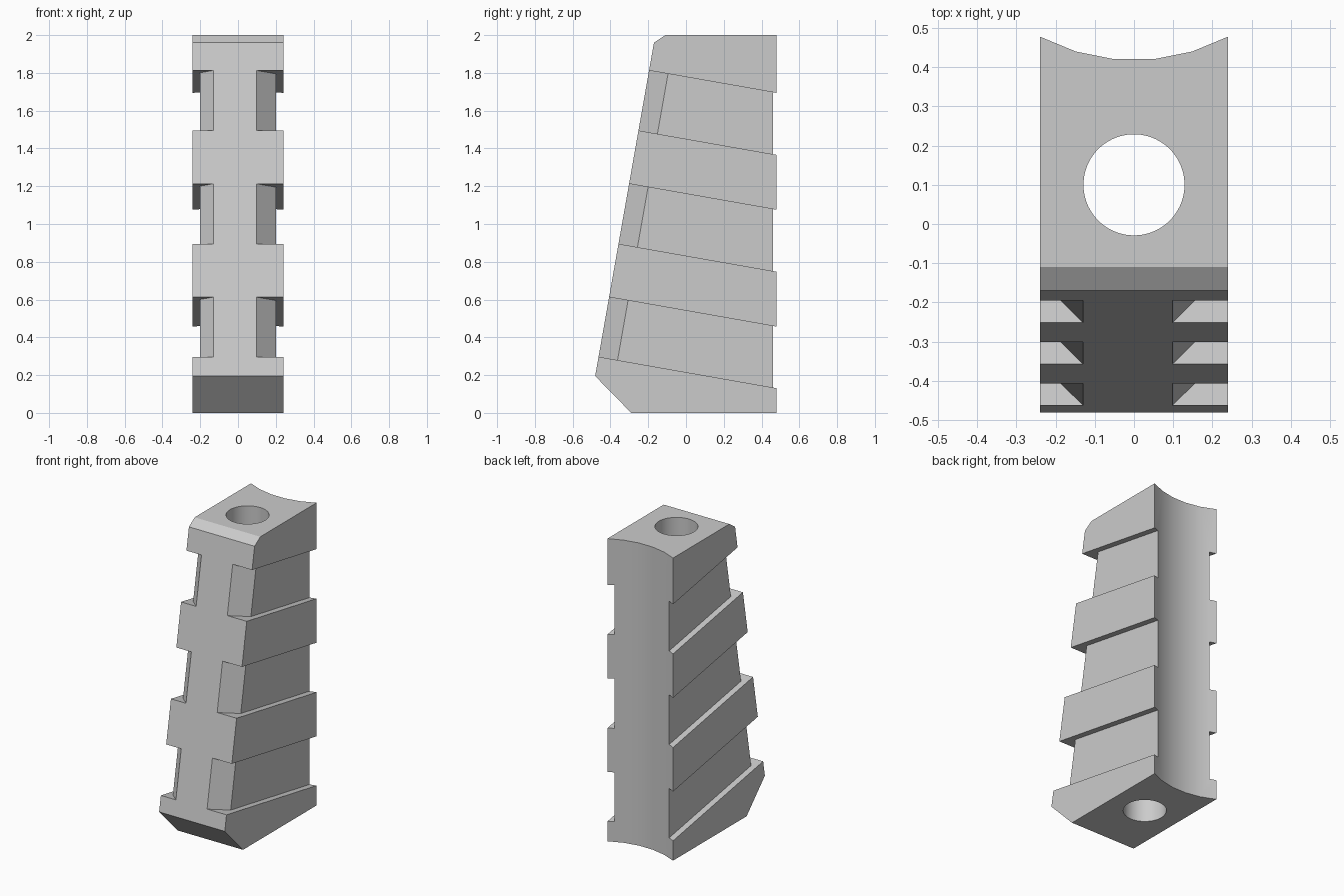
import bpy, bmesh, math
from mathutils import Vector

cube = bpy.data.objects.get("Cube")
if cube:
    bpy.data.objects.remove(cube, do_unlink=True)

HALF = 0.24                      # half width of the grip
TILT = math.radians(10)          # lean of the front face
ALONG = Vector((0, math.cos(TILT), -math.sin(TILT)))   # groove direction, front to back
UP = Vector((0, math.sin(TILT), math.cos(TILT)))       # up the leaning front face
X, Y, Z = Vector((1, 0, 0)), Vector((0, 1, 0)), Vector((0, 0, 1))

grey = bpy.data.materials.new("plain grey")
grey.use_nodes = True
colour = (0.6, 0.6, 0.6, 1)
grey.diffuse_color = colour
grey.node_tree.nodes["Principled BSDF"].inputs["Base Color"].default_value = colour


def prism(name, points, origin, a, b, extrude):
    """Closed prism: 2D points in the a/b plane at origin, swept along extrude."""
    bm = bmesh.new()
    face = bm.faces.new([bm.verts.new(origin + a * p + b * q) for p, q in points])
    swept = bmesh.ops.extrude_face_region(bm, geom=[face])["geom"]
    bmesh.ops.translate(bm, vec=extrude,
                        verts=[v for v in swept if isinstance(v, bmesh.types.BMVert)])
    bmesh.ops.recalc_face_normals(bm, faces=bm.faces)
    mesh = bpy.data.meshes.new(name)
    bm.to_mesh(mesh)
    bm.free()
    mesh.materials.append(grey)
    obj = bpy.data.objects.new(name, mesh)
    bpy.context.collection.objects.link(obj)
    return obj


def circle(radius, sides):
    steps = [2 * math.pi * (i + 0.5) / sides for i in range(sides)]
    return [(radius * math.cos(t), radius * math.sin(t)) for t in steps]


def front_y(z):
    return -0.48 + (z - 0.2) * math.tan(TILT)


# Body: side profile swept across the width
profile = [(-0.29, 0), (0.6, 0), (0.6, 2), (-0.11, 2),
           (front_y(1.96), 1.96), (front_y(0.195), 0.195)]
grip = prism("grip_body", profile, X * -HALF, Y, Z, X * 2 * HALF)

# Concave back and vertical bore
cutters = [
    prism("back_cutter", circle(0.51, 32), Vector((0, 0.928, -0.1)), X, Y, Z * 2.2),
    prism("bore_cutter", circle(0.129, 64), Vector((0, 0.1, -0.1)), X, Y, Z * 2.2),
]

# Slanted side grooves, each with a bevelled front end
for low, high in [(0.297, 0.613), (0.895, 1.213), (1.495, 1.813)]:
    start = Vector((0, front_y(low), low))
    sweep = UP * ((high - low) / math.cos(TILT))
    for side, inset in [(1, 0.098), (-1, 0.13)]:
        depth = 0.2
        plan = [(inset - 0.05, -0.05), (depth, depth - inset), (depth, 1.3),
                (0.4, 1.3), (0.4, -0.05)]
        cutters.append(prism("groove_cutter", plan, start, X * side, ALONG, sweep))

# Cut the body, then drop the cutters
for cutter in cutters:
    cutter.hide_render = True
    mod = grip.modifiers.new(cutter.name, "BOOLEAN")
    mod.operation = "DIFFERENCE"
    mod.solver = "EXACT"
    mod.object = cutter
bpy.context.view_layer.update()
graph = bpy.context.evaluated_depsgraph_get()
finished = bpy.data.meshes.new_from_object(grip.evaluated_get(graph))
grip.modifiers.clear()
grip.data = finished
finished.materials.clear()
finished.materials.append(grey)
for poly in finished.polygons:
    poly.material_index = 0
for cutter in cutters:
    bpy.data.objects.remove(cutter, do_unlink=True)

# Smooth bore and back, sharp edges elsewhere
bpy.ops.object.select_all(action="DESELECT")
grip.select_set(True)
bpy.context.view_layer.objects.active = grip
bpy.ops.object.shade_smooth_by_angle(angle=math.radians(25))
